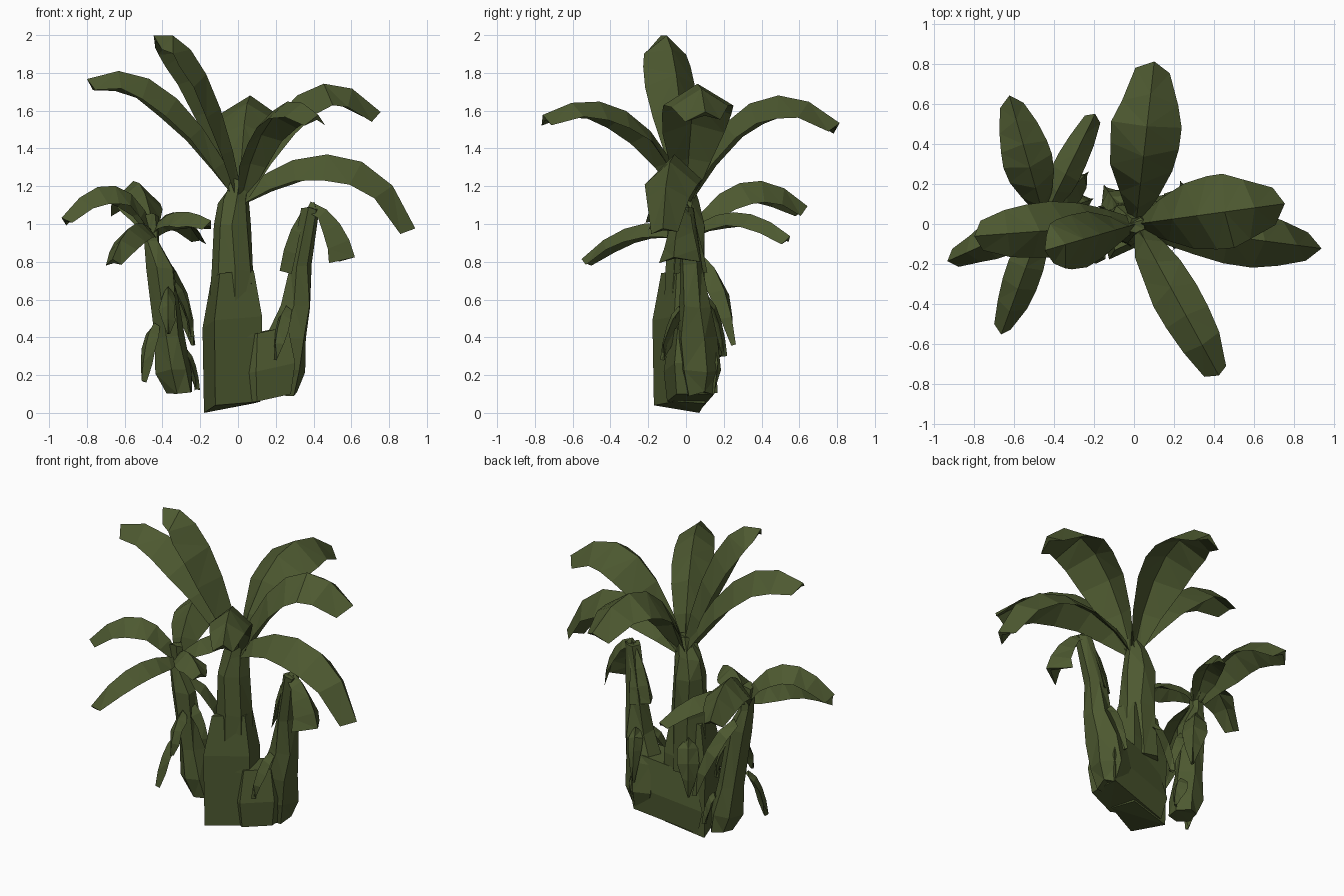
import bpy, bmesh, math, random
from mathutils import Vector

random.seed(4)
if "Cube" in bpy.data.objects:
    bpy.data.objects.remove(bpy.data.objects["Cube"], do_unlink=True)

# One olive green for the whole plant
green = bpy.data.materials.new("olive green")
green.use_nodes = True
colour = (0.075, 0.1, 0.03, 1)
green.diffuse_color = colour
green.node_tree.nodes["Principled BSDF"].inputs["Base Color"].default_value = colour


# Width along a strip, as a share of its half width
def blade_width(t):
    return max(0.15, math.sin(math.pi * (0.05 + t * 0.8)) ** 0.9)


def fan_width(t):
    return 0.25 + 0.75 * t


def husk_width(t):
    return max(0.15, math.sin(math.pi * (0.2 + t * 0.75)))


def jitter(amount):
    return Vector([random.uniform(-amount, amount) for axis in range(3)])


def skin(name, rings):
    """Join equal rings of points into a closed, flat shaded object."""
    bm = bmesh.new()
    loops = [[bm.verts.new(point) for point in ring] for ring in rings]
    count = len(loops[0])
    for low, high in zip(loops, loops[1:]):
        for i in range(count):
            j = (i + 1) % count
            bm.faces.new((low[i], low[j], high[j], high[i]))
    bm.faces.new(loops[0][::-1])
    bm.faces.new(loops[-1])
    bmesh.ops.triangulate(bm, faces=bm.faces[:])
    bmesh.ops.recalc_face_normals(bm, faces=bm.faces[:])
    mesh = bpy.data.meshes.new(name)
    bm.to_mesh(mesh)
    bm.free()
    mesh.materials.append(green)
    obj = bpy.data.objects.new(name, mesh)
    bpy.context.collection.objects.link(obj)


def strip(name, a, b, c, d, half, width, fold, steps=6):
    """A folded strip swept along a cubic curve."""
    across = Vector((a.y - d.y, d.x - a.x, 0)).normalized()
    rings = []
    for i in range(steps + 1):
        t = i / steps
        u = 1 - t
        centre = a * u**3 + b * 3 * u * u * t + c * 3 * u * t * t + d * t**3
        along = (b - a) * u * u + (c - b) * 2 * u * t + (d - c) * t * t
        normal = along.cross(across).normalized()
        side = across * half * width(t)
        drop = normal * half * width(t) * fold
        rings.append([
            centre - side - drop + jitter(0.008),
            centre + normal * 0.02,
            centre + side - drop + jitter(0.008),
            centre - normal * 0.01,
        ])
    skin(name, rings)


def leaf(name, hub, tip, rise, bend, half, fold=0.7, reach=0.6):
    """An arching leaf: rise and bend lift its curve above the hub."""
    tip = Vector(tip)
    run = Vector((tip.x - hub.x, tip.y - hub.y, 0))
    up = Vector((0, 0, 1))
    strip(name, hub, hub + run * 0.22 + up * rise, hub + run * reach + up * bend,
          tip, half, blade_width, fold)


def hanging(name, top, end, half=0.045, width=husk_width, fold=0.4):
    """A dry strip that leaves the stem and hangs down."""
    top, end = Vector(top), Vector(end)
    out = Vector((end.x - top.x, end.y - top.y, 0))
    strip(name, top, top.lerp(end, 0.1) + out * 0.4, top.lerp(end, 0.6) + out * 0.3,
          end, half, width, fold, steps=4)


def stem(name, levels, sides=6):
    """A faceted trunk lofted through centre, height and radius levels."""
    rings = []
    for x, y, z, radius in levels:
        ring = []
        for i in range(sides):
            angle = math.tau * (i + 0.3) / sides
            out = Vector((math.cos(angle), math.sin(angle), 0))
            ring.append(Vector((x, y, z)) + out * radius + jitter(0.012))
        rings.append(ring)
    skin(name, rings)


def block(name, corners, levels):
    """Stack scaled copies of a slanting four cornered foot."""
    corners = [Vector(corner) for corner in corners]
    middle = sum(corners, Vector()) / len(corners)
    skin(name, [
        [middle + (corner - middle) * scale + Vector((0, 0, height)) for corner in corners]
        for height, scale in levels
    ])


# Main trunk: a square, slanting foot and a tapering column
block("main_foot",
      [(-0.18, 0.07, 0), (-0.12, -0.17, 0.04), (0.12, -0.06, 0.06), (0.08, 0.1, 0.05)],
      [(0, 1), (0.45, 1.05), (0.7, 0.75)])
stem("main_trunk", [
    (-0.03, 0, 0.4, 0.13),
    (-0.03, 0, 0.75, 0.11),
    (-0.03, 0, 1, 0.1),
    (-0.02, 0, 1.12, 0.08),
    (0.01, 0, 1.24, 0.04),
], sides=7)

# Skirt of roots that ties the trunk to the wilted plant
block("root_skirt",
      [(-0.14, 0.08, 0.02), (0.1, -0.1, 0.06), (0.28, -0.05, 0.1), (0.27, 0.15, 0.1)],
      [(0, 1), (0.16, 1.15), (0.36, 0.9)])

# Main crown
hub = Vector((0.01, 0, 1.12))
leaf("tall_leaf", hub, (-0.44, -0.13, 1.98), 0.55, 0.93, 0.14, fold=0.8)
leaf("left_leaf", hub, (-0.79, -0.06, 1.75), 0.4, 0.8, 0.14)
leaf("back_leaf", hub, (0.1, 0.8, 1.52), 0.5, 0.7, 0.18, fold=0.55)
leaf("upper_right_leaf", hub, (0.74, 0.1, 1.58), 0.5, 0.8, 0.19, fold=0.55)
leaf("lower_right_leaf", hub, (0.92, -0.12, 0.97), 0.26, 0.4, 0.14, fold=0.85, reach=0.8)
leaf("front_leaf", hub, (0.42, -0.75, 1.56), 0.46, 0.62, 0.13, fold=0.6)

# Small plant on the left
stem("left_stem", [
    (-0.31, 0.08, 0.1, 0.08),
    (-0.34, 0.07, 0.22, 0.1),
    (-0.37, 0.05, 0.4, 0.085),
    (-0.41, 0.03, 0.76, 0.075),
    (-0.46, 0.03, 0.9, 0.04),
    (-0.46, 0.02, 1.05, 0.035),
])
hub = Vector((-0.45, 0.03, 0.94))
leaf("small_left_leaf", hub, (-0.92, -0.18, 1.02), 0.28, 0.34, 0.1)
leaf("small_back_leaf", hub, (-0.62, 0.63, 1.08), 0.26, 0.38, 0.13, fold=0.8)
leaf("small_rear_right_leaf", hub, (-0.2, 0.54, 0.92), 0.12, 0.16, 0.08)
leaf("small_front_leaf", hub, (-0.66, -0.54, 0.8), 0.06, 0.1, 0.09)
leaf("small_right_leaf", hub, (-0.15, -0.17, 1), 0.13, 0.13, 0.09)
hanging("left_hanging_leaf", (-0.41, 0.08, 0.82), (-0.24, 0.25, 0.36), 0.07)
hanging("left_dry_leaf", (-0.44, 0, 0.46), (-0.5, -0.1, 0.17))
hanging("left_front_husk", (-0.37, -0.03, 0.65), (-0.37, -0.15, 0.42))
hanging("left_inner_husk", (-0.34, 0.03, 0.68), (-0.25, 0.04, 0.4))
hanging("left_root_husk", (-0.28, 0.1, 0.32), (-0.22, 0.12, 0.12))

# Wilted plant on the right
stem("right_stem", [
    (0.24, 0.07, 0.1, 0.07),
    (0.24, 0.07, 0.22, 0.11),
    (0.26, 0.06, 0.4, 0.115),
    (0.31, 0.04, 0.56, 0.085),
    (0.33, 0.03, 0.78, 0.065),
    (0.38, 0, 1.08, 0.045),
])
hanging("wilted_right_leaf", (0.38, 0, 1.1), (0.6, -0.06, 0.82), 0.11, fan_width, 0.9)
hanging("wilted_left_leaf", (0.41, 0, 1.1), (0.24, 0.04, 0.75), 0.09, fan_width, 0.8)
hanging("right_back_husk", (0.28, 0.11, 0.6), (0.24, 0.2, 0.3))
hanging("right_front_husk", (0.26, -0.03, 0.55), (0.2, -0.12, 0.28))
hanging("trunk_back_husk", (-0.08, 0.09, 0.62), (-0.14, 0.18, 0.3), 0.06)
